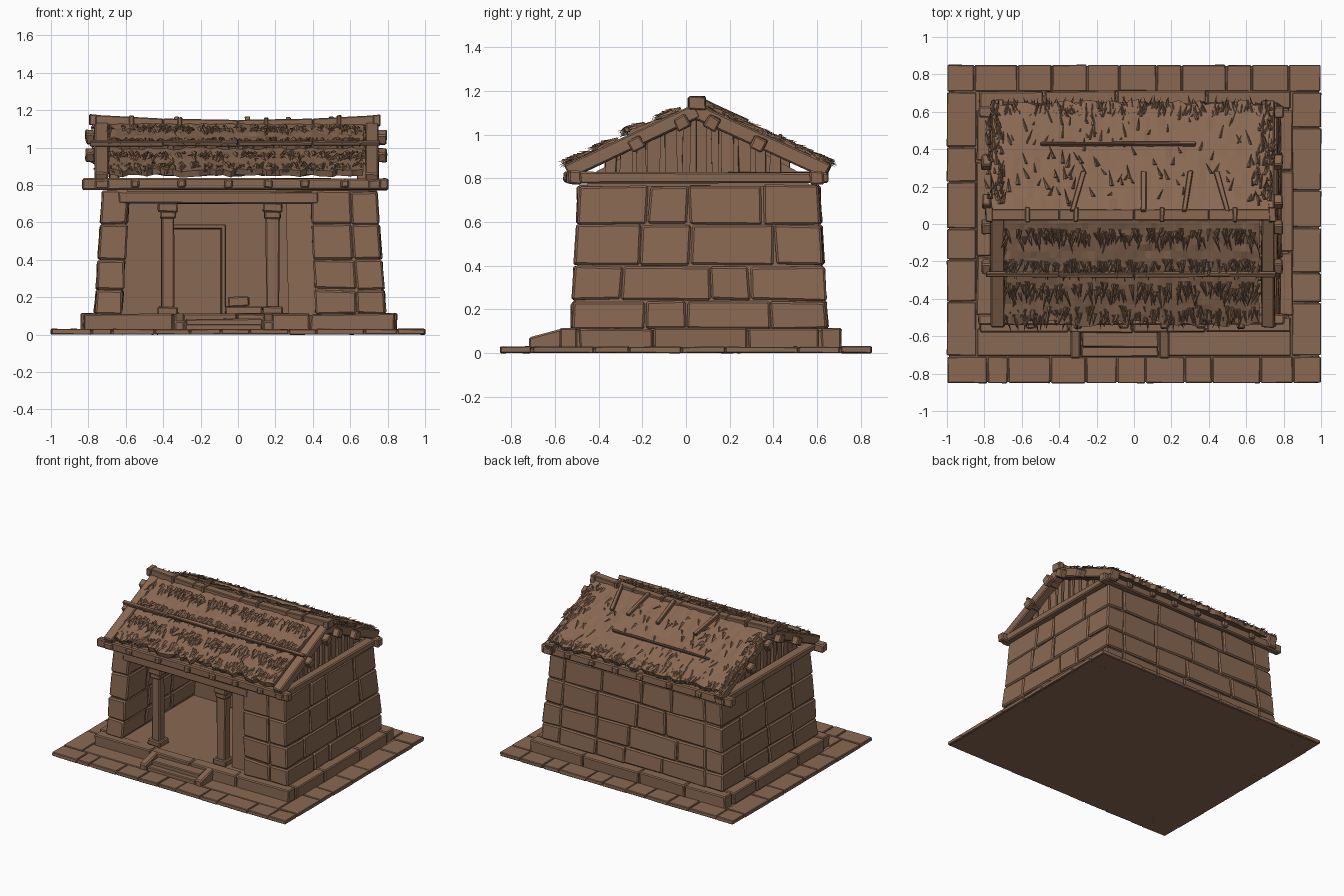
import bpy, bmesh, random
from mathutils import Vector

random.seed(4)
if "Cube" in bpy.data.objects:
    bpy.data.objects.remove(bpy.data.objects["Cube"])

brown = bpy.data.materials.new("earth_brown")
brown.use_nodes = True
colour = (0.25, 0.14, 0.085, 1)
brown.diffuse_color = colour
brown.node_tree.nodes["Principled BSDF"].inputs["Base Color"].default_value = colour


def rnd(a):
    return random.uniform(-a, a)


def plain(x, y, z):
    return Vector((x, y, z))


def taper(x, y, z):
    """Lean the walls inwards as they rise."""
    t = (z - 0.11) / 0.66
    return Vector((0.01 + (x - 0.01) * (1 - 0.06 * t), 0.06 + (y - 0.06) * (1 - 0.065 * t), z))


def slope(side):
    """Roof space: x along the ridge, s from ridge (0) to eave (1), h above the slope."""
    run = 0.58 if side < 0 else 0.59
    return lambda x, s, h: Vector((x, 0.05 + side * (run * s + 0.45 * h), 1.12 - 0.27 * s + 0.9 * h))


def box(bm, xs, ys, zs, space=plain, jitter=0.0):
    v = [bm.verts.new(space(x, y, z) + Vector((rnd(jitter), rnd(jitter), rnd(jitter))))
         for x in xs for y in ys for z in zs]
    for f in ((0, 1, 3, 2), (4, 6, 7, 5), (0, 4, 5, 1), (2, 3, 7, 6), (0, 2, 6, 4), (1, 5, 7, 3)):
        bm.faces.new([v[i] for i in f])


def finish(bm, name, bevel=0.0):
    bmesh.ops.recalc_face_normals(bm, faces=bm.faces)
    mesh = bpy.data.meshes.new(name)
    bm.to_mesh(mesh)
    bm.free()
    mesh.materials.append(brown)
    ob = bpy.data.objects.new(name, mesh)
    bpy.context.collection.objects.link(ob)
    if bevel:
        mod = ob.modifiers.new("worn_edges", "BEVEL")
        mod.width = bevel
        mod.segments = 1
    return ob


def cuts(a, b, size):
    """Split a run into uneven stones."""
    n = max(1, round((b - a) / size))
    step = (b - a) / n
    return [a] + [a + step * (i + rnd(0.25)) for i in range(1, n)] + [b]


def stones(bm, xs, ys, zs, axis, size, space=plain, jitter=0.006, gap=0.003):
    run = cuts(*(xs if axis == "x" else ys), size)
    for a, b in zip(run, run[1:]):
        part = (a + gap, b - gap)
        box(bm, part if axis == "x" else xs, part if axis == "y" else ys, zs, space, jitter)


# Paving
bm = bmesh.new()
box(bm, (-0.99, 0.99), (-0.845, 0.845), (0, 0.023))
for ys in ((-0.85, -0.71), (0.71, 0.85)):
    stones(bm, (-1, 1), ys, (0.001, 0.03), "x", 0.19, jitter=0.002)
stones(bm, (-0.84, 0.84), (-0.705, -0.56), (0.001, 0.029), "x", 0.5, jitter=0.001)
for xs in ((-1, -0.845), (0.845, 1)):
    stones(bm, xs, (-0.705, 0.705), (0.001, 0.03), "y", 0.24, jitter=0.002)
finish(bm, "paving", 0.004)

# Plinth with edging stones
bm = bmesh.new()
box(bm, (-0.82, 0.83), (-0.565, 0.69), (0.01, 0.106))
for ys in ((-0.58, -0.5), (0.62, 0.71)):
    stones(bm, (-0.83, 0.84), ys, (0.02, 0.112), "x", 0.4, jitter=0.004)
for xs in ((-0.84, -0.75), (0.76, 0.85)):
    stones(bm, xs, (-0.49, 0.61), (0.02, 0.112), "y", 0.38, jitter=0.004)
finish(bm, "plinth", 0.007)

# Front steps and sloping cheek stones
bm = bmesh.new()
box(bm, (-0.28, 0.13), (-0.66, -0.57), (0.02, 0.085), jitter=0.003)
box(bm, (-0.28, 0.13), (-0.71, -0.64), (0.02, 0.055), jitter=0.003)
finish(bm, "steps", 0.006)
bm = bmesh.new()
for x in (-0.34, 0.135):
    box(bm, (x, x + 0.055), (-0.72, -0.57), (0.02, 0.112),
        lambda x, y, z: Vector((x, y, z - (0.04 if y < -0.7 and z > 0.1 else 0))))
finish(bm, "step_cheeks", 0.008)

# Stone walls in courses around plain cores
bm = bmesh.new()
levels = (0.11, 0.24, 0.40, 0.59, 0.77)
for zs in zip(levels, levels[1:]):
    zs = (zs[0] + 0.003, zs[1] - 0.003)
    stones(bm, (-0.77, -0.62), (-0.53, 0.65), zs, "y", 0.32, taper)
    stones(bm, (0.64, 0.79), (-0.53, 0.65), zs, "y", 0.32, taper)
    stones(bm, (-0.62, 0.64), (0.46, 0.65), zs, "x", 0.34, taper)
    stones(bm, (0.41, 0.64), (-0.53, -0.36), zs, "x", 0.24, taper)
finish(bm, "stone_courses", 0.009)
bm = bmesh.new()
box(bm, (-0.755, -0.63), (-0.515, 0.635), (0.1, 0.765), taper)
box(bm, (0.27, 0.775), (-0.46, 0.635), (0.1, 0.765), taper)
box(bm, (0.42, 0.775), (-0.515, -0.4), (0.1, 0.765), taper)
box(bm, (-0.7, 0.7), (0.36, 0.635), (0.1, 0.765), taper)
finish(bm, "wall_cores")

# Lintel, ceiling and inner chamber details
bm = bmesh.new()
box(bm, (-0.64, 0.43), (-0.5, -0.38), (0.70, 0.765), jitter=0.003)
finish(bm, "lintel", 0.007)
bm = bmesh.new()
box(bm, (-0.7, 0.7), (-0.45, 0.56), (0.75, 0.785))
finish(bm, "ceiling")
bm = bmesh.new()
box(bm, (-0.36, -0.09), (0.33, 0.37), (0.11, 0.565))
box(bm, (-0.09, -0.065), (0.31, 0.37), (0.11, 0.59))
box(bm, (-0.385, -0.36), (0.31, 0.37), (0.11, 0.59))
box(bm, (-0.385, -0.065), (0.31, 0.37), (0.565, 0.59))
finish(bm, "inner_door", 0.004)
bm = bmesh.new()
box(bm, (-0.07, 0.13), (0.1, 0.32), (0.105, 0.15), jitter=0.004)
box(bm, (-0.05, 0.06), (0.18, 0.32), (0.15, 0.205), jitter=0.004)
finish(bm, "inner_ledge", 0.006)

# Porch columns
for name, x in (("left_column", 0.185), ("right_column", -0.375)):
    bm = bmesh.new()
    for half, z0, z1 in ((0.055, 0.105, 0.15), (0.036, 0.14, 0.65), (0.044, 0.62, 0.66), (0.052, 0.655, 0.705)):
        box(bm, (x - half, x + half), (-0.44 - half, -0.44 + half), (z0, z1), jitter=0.003)
    finish(bm, name, 0.007)

# Eave beams, gable beams and beam ends
bm = bmesh.new()
for y in (-0.51, 0.6):
    box(bm, (-0.83, 0.80), (y - 0.03, y + 0.03), (0.775, 0.835), jitter=0.005)
    for x in (-0.55, -0.3, -0.05, 0.16, 0.36, 0.57):
        out = y + (0.05 if y > 0 else -0.05)
        box(bm, (x - 0.022, x + 0.022), sorted((y, out)), (0.785, 0.83), jitter=0.004)
for x in (-0.73, 0.73):
    box(bm, (x - 0.035, x + 0.035), (-0.55, 0.65), (0.78, 0.83), jitter=0.005)
finish(bm, "eave_beams", 0.008)

# Gable ends: backing triangle and upright planks
bm = bmesh.new()
for sx in (-1, 1):
    for x in (0.63, 0.655):
        bm.faces.new([bm.verts.new((sx * x, y, z)) for y, z in ((-0.47, 0.8), (0.57, 0.8), (0.05, 1.08))])
    y = -0.37
    while y < 0.45:
        w = random.uniform(0.035, 0.06)
        top = 1.10 - 0.47 * abs(y + w / 2 - 0.05)
        box(bm, sorted((sx * 0.64, sx * 0.685)), (y, y + w), (0.8, top), jitter=0.006)
        y += w + random.uniform(0.008, 0.028)
finish(bm, "gable_planks")

# Rafters, purlins and lashed roof poles
bm = bmesh.new()
for side in (-1, 1):
    roof = slope(side)
    for x in (-0.73, 0.715):
        box(bm, (x - 0.035, x + 0.035), (0, 1.03), (-0.045, 0.022), roof, 0.005)
    for s in (0.14, 0.5):
        box(bm, (-0.80, 0.76), (s - 0.035, s + 0.035), (-0.055, -0.01), roof, 0.005)
        for x in (-0.79, 0.77):
            box(bm, (x - 0.025, x + 0.025), (s - 0.05, s + 0.05), (-0.06, 0.0), roof, 0.005)
finish(bm, "roof_frame", 0.007)
bm = bmesh.new()
front, back = slope(-1), slope(1)
ends = (-0.79, -0.4, 0.0, 0.4, 0.76)
for a, b in zip(ends, ends[1:]):
    box(bm, (a, b), (0.5, 0.535), (0.035, 0.06), front, 0.004)
box(bm, (-0.5, 0.33), (0.6, 0.625), (0.025, 0.05), back, 0.004)
for x, lean in ((-0.33, 0.06), (0.05, 0.0), (0.27, 0.03), (0.5, -0.06)):
    box(bm, (x - 0.013, x + 0.013), (0, 0.36), (0.025, 0.052),
        lambda px, s, h: back(px + lean * s / 0.36, s, h), 0.003)
finish(bm, "roof_poles", 0.004)

# Sagging ridge beam with lashings
bm = bmesh.new()


def sag(x, y, z):
    return Vector((x, y, z + 0.045 * x * x))


for a, b in zip(ends, ends[1:]):
    box(bm, (a, b), (0.02, 0.08), (1.095, 1.148), sag)
for x in (-0.57, -0.31, 0.15, 0.54):
    box(bm, (x - 0.012, x + 0.012), (0.01, 0.09), (1.085, 1.158), sag, 0.003)
for x in (-0.775, 0.74):
    box(bm, (x - 0.02, x + 0.02), (0.01, 0.09), (1.09, 1.15), sag, 0.003)
finish(bm, "ridge_beam", 0.005)


# Thatch layers: uneven sheets with thickness
def thatch(name, side, x0, x1, s0, s1, h0, h1):
    roof, bm, nx, ns = slope(side), bmesh.new(), 40, 8
    grid = [[bm.verts.new(roof(x0 + (x1 - x0) * i / nx + rnd(0.008),
                               s0 + (s1 - s0) * j / ns + (rnd(0.03) if j == ns else 0),
                               h0 + (h1 - h0) * j / ns + rnd(0.005)))
             for j in range(ns + 1)] for i in range(nx + 1)]
    for a, b in zip(grid, grid[1:]):
        for j in range(ns):
            bm.faces.new((a[j], b[j], b[j + 1], a[j + 1]))
    ob = finish(bm, name)
    if ob.data.polygons[0].normal.z < 0:
        ob.data.flip_normals()
    mod = ob.modifiers.new("thickness", "SOLIDIFY")
    mod.thickness = 0.035
    mod.offset = -1


thatch("front_thatch_lower", -1, -0.69, 0.67, 0.3, 0.98, 0.005, 0.03)
thatch("front_thatch_upper", -1, -0.69, 0.67, 0.0, 0.5, 0.015, 0.04)
thatch("back_thatch", 1, -0.76, 0.72, 0.0, 0.99, 0.025, 0.035)


# Straw blades: thin slivers pointing down the slope
def blades(bm, side, count, xs, ss, h, length, lift):
    roof = slope(side)
    for _ in range(count):
        x, s, w = random.uniform(*xs), random.uniform(*ss), random.uniform(0.006, 0.014)
        tip_s = s + length * random.uniform(0.5, 1.1)
        corners = [roof(x - w, s, h), roof(x + w, s, h), roof(x, s, h + 0.012),
                   roof(x + rnd(0.03), tip_s, h + random.uniform(-0.01, lift))]
        v = [bm.verts.new(c) for c in corners]
        for f in ((0, 1, 2), (0, 1, 3), (1, 2, 3), (2, 0, 3)):
            bm.faces.new([v[i] for i in f])


bm = bmesh.new()
for ss, h in (((0.1, 0.2), 0.027), ((0.38, 0.46), 0.035), ((0.6, 0.72), 0.022), ((0.82, 0.94), 0.022)):
    blades(bm, -1, 170, (-0.69, 0.67), ss, h, 0.13, 0.03)
blades(bm, 1, 260, (-0.76, 0.73), (0.86, 0.96), 0.025, 0.1, 0.025)
blades(bm, 1, 120, (-0.75, 0.71), (0.05, 0.85), 0.028, 0.12, 0.02)
for xs in ((-0.78, -0.7), (0.66, 0.74)):
    blades(bm, 1, 60, xs, (0.05, 0.9), 0.026, 0.12, 0.03)
finish(bm, "straw_blades")
